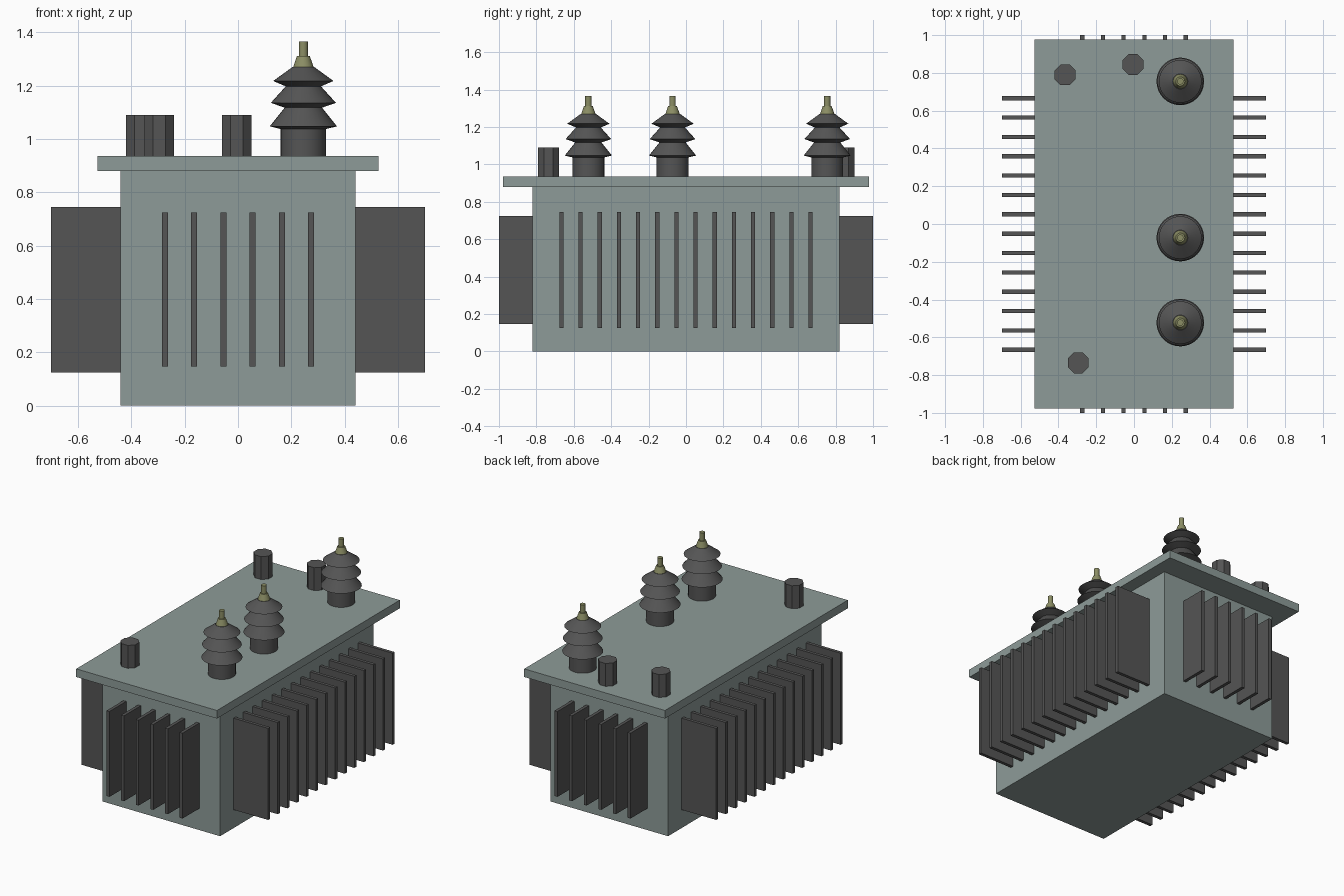
import bpy, bmesh
from math import cos, sin, pi, radians
from mathutils import Matrix

if "Cube" in bpy.data.objects:
    bpy.data.objects.remove(bpy.data.objects["Cube"])


def material(name, color):
    m = bpy.data.materials.new(name)
    m.diffuse_color = (*color, 1)
    m.use_nodes = True
    m.node_tree.nodes["Principled BSDF"].inputs["Base Color"].default_value = m.diffuse_color
    return m


PAINT = material("grey_green_paint", (0.27, 0.33, 0.315))
DARK = material("dark_grey", (0.09, 0.09, 0.09))
BRASS = material("brass", (0.26, 0.27, 0.13))


def make_object(name, bm, mat):
    bmesh.ops.recalc_face_normals(bm, faces=bm.faces[:])
    me = bpy.data.meshes.new(name)
    bm.to_mesh(me)
    bm.free()
    me.materials.append(mat)
    ob = bpy.data.objects.new(name, me)
    bpy.context.collection.objects.link(ob)
    return ob


def box(name, lo, hi, mat):
    bm = bmesh.new()
    size = [b - a for a, b in zip(lo, hi)]
    mid = [(a + b) / 2 for a, b in zip(lo, hi)]
    bmesh.ops.create_cube(bm, size=1, matrix=Matrix.Translation(mid) @ Matrix.Diagonal((*size, 1)))
    return make_object(name, bm, mat)


def lathe(name, profile, x, y, mat, sides, turn=0.0, smooth=True):
    """Closed solid of revolution from (radius, z) points, bottom to top."""
    bm = bmesh.new()
    rings = []
    for r, z in profile:
        angles = [turn + 2 * pi * i / sides for i in range(sides)]
        rings.append([bm.verts.new((r * cos(a), r * sin(a), z)) for a in angles])
    for a, b in zip(rings, rings[1:]):
        for i in range(sides):
            j = (i + 1) % sides
            bm.faces.new((a[i], a[j], b[j], b[i]))
    bm.faces.new(rings[0][::-1])
    bm.faces.new(rings[-1])
    ob = make_object(name, bm, mat)
    ob.location = (x, y, 0)
    if smooth:
        bpy.ops.object.select_all(action='DESELECT')
        ob.select_set(True)
        bpy.context.view_layer.objects.active = ob
        bpy.ops.object.shade_smooth_by_angle(angle=radians(25))
    return ob


# Tank and lid
box("tank", (-0.44, -0.82, 0), (0.44, 0.82, 0.88), PAINT)
box("lid", (-0.527, -0.978, 0.88), (0.527, 0.978, 0.935), PAINT)

# Cooling fins on the long sides and on both ends
T = 0.011
for s in (-1, 1):
    for i in range(14):
        y = -0.666 + i * 1.332 / 13
        xs = sorted((s * 0.44, s * 0.70))
        box("side_fin", (xs[0], y - T, 0.125), (xs[1], y + T, 0.745), DARK)
    for i in range(6):
        x = -0.274 + i * 0.548 / 5
        ys = sorted((s * 0.82, s * 1.0))
        box("end_fin", (x - T, ys[0], 0.147), (x + T, ys[1], 0.725), DARK)

# Ribbed insulators with brass terminals
INSULATOR = [(0.085, 0.935), (0.085, 1.037), (0.126, 1.047), (0.070, 1.117),
             (0.122, 1.135), (0.066, 1.197), (0.113, 1.217), (0.040, 1.270)]
TERMINAL = [(0.038, 1.270), (0.024, 1.311), (0.017, 1.311), (0.017, 1.365)]
for y in (0.755, -0.072, -0.522):
    lathe("insulator", INSULATOR, 0.245, y, DARK, 32)
    lathe("terminal", TERMINAL, 0.245, y, BRASS, 24)

# Octagonal caps on the lid
for x, y in ((-0.365, 0.79), (-0.005, 0.845), (-0.295, -0.735)):
    lathe("filler_cap", [(0.06, 0.935), (0.06, 1.09)], x, y, DARK, 8, pi / 8, smooth=False)
